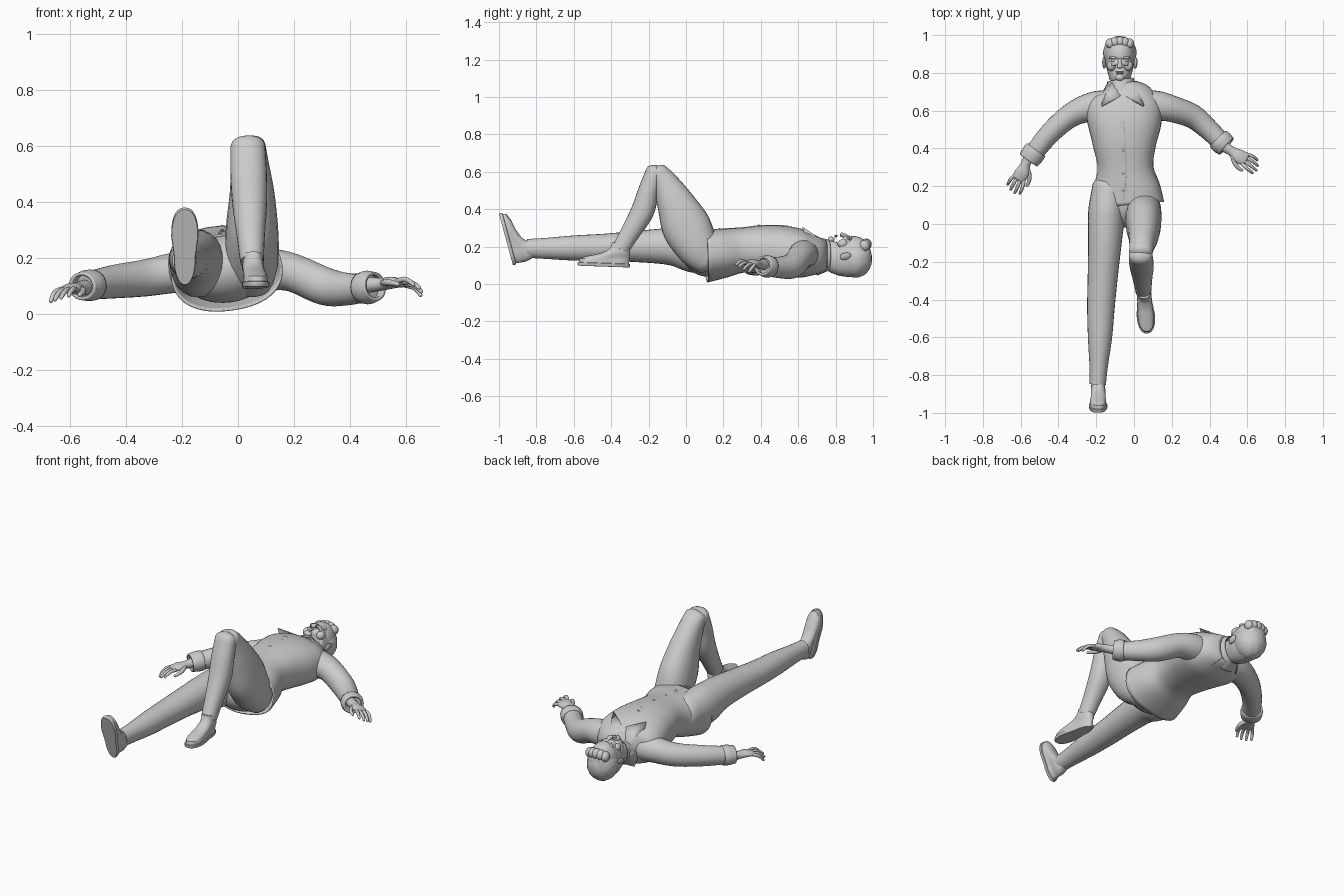
import bpy, bmesh, math
from mathutils import Vector, Matrix

CX = -0.075  # head centre line


def finish(name, bm, thick=0, angle=50):
    bmesh.ops.recalc_face_normals(bm, faces=bm.faces)
    me = bpy.data.meshes.new(name)
    bm.to_mesh(me)
    bm.free()
    ob = bpy.data.objects.new(name, me)
    bpy.context.collection.objects.link(ob)
    bpy.ops.object.select_all(action='DESELECT')
    ob.select_set(True)
    bpy.context.view_layer.objects.active = ob
    bpy.ops.object.shade_smooth_by_angle(angle=math.radians(angle))
    if thick:
        m = ob.modifiers.new("thickness", 'SOLIDIFY')
        m.thickness = thick
    return ob


def skin(bm, rings, cap0=True, cap1=True):
    loops = [[bm.verts.new(p) for p in r] for r in rings]
    n = len(loops[0])
    for a, b in zip(loops, loops[1:]):
        for i in range(n):
            bm.faces.new((a[i], a[(i + 1) % n], b[(i + 1) % n], b[i]))
    if cap0:
        bm.faces.new(loops[0][::-1])
    if cap1:
        bm.faces.new(loops[-1])


def spow(v, p):
    return math.copysign(abs(v) ** (2 / p), v)


def tube(name, secs, up=(0, 0, 1), dome=(0.0, 0.0), p=2, n=24, steps=5, thick=0, edit=None):
    """Smooth loft through sections (x, y, z, half width, half height, roll degrees)."""
    up = Vector(up)
    s = [list(q) + [0] * (6 - len(q)) for q in secs]
    s = [[2 * a - b for a, b in zip(s[0], s[1])]] + s + [[2 * a - b for a, b in zip(s[-1], s[-2])]]
    pts = []
    for k in range(1, len(s) - 2):
        for j in range(steps + (k == len(s) - 3)):
            t = j / steps
            pts.append([0.5 * (2 * b + (c - a) * t + (2 * a - 5 * b + 4 * c - d) * t * t
                               + (3 * b - a - 3 * c + d) * t ** 3)
                        for a, b, c, d in zip(s[k - 1], s[k], s[k + 1], s[k + 2])])

    def ring(i, off=0, sc=1):
        q = pts[i]
        t = (Vector(pts[min(i + 1, len(pts) - 1)][:3]) - Vector(pts[max(i - 1, 0)][:3])).normalized()
        side = t.cross(up).normalized()
        u = side.cross(t)
        r = math.radians(q[5])
        e1, e2 = side * math.cos(r) + u * math.sin(r), u * math.cos(r) - side * math.sin(r)
        out = []
        for j in range(n):
            a = 2 * math.pi * j / n
            out.append(Vector(q[:3]) + t * off + e1 * (q[3] * sc * spow(math.cos(a), p))
                       + e2 * (q[4] * sc * spow(math.sin(a), p)))
        return out

    rings = [ring(i) for i in range(len(pts))]
    for end, h in enumerate(dome):
        if h:
            for deg in (25, 50, 70, 84):
                f = math.radians(deg)
                if end:
                    rings.append(ring(len(pts) - 1, h * math.sin(f), math.cos(f)))
                else:
                    rings.insert(0, ring(0, -h * math.sin(f), math.cos(f)))
    if edit:
        rings = [[edit(v) for v in r] for r in rings]
    bm = bmesh.new()
    skin(bm, rings, dome[0] is not None, dome[1] is not None)
    return finish(name, bm, thick)


def ball(name, c, r, rot=(0, 0, 0), edit=None, seg=24):
    bm = bmesh.new()
    bmesh.ops.create_uvsphere(bm, u_segments=seg, v_segments=seg // 2 + 4, radius=1)
    from_rot = Matrix.Rotation(rot[2], 4, 'Z') @ Matrix.Rotation(rot[1], 4, 'Y') @ Matrix.Rotation(rot[0], 4, 'X')
    for v in bm.verts:
        k = edit(v.co) if edit else 1
        v.co = Vector(c) + from_rot.to_3x3() @ Vector([a * b * k for a, b in zip(v.co, r)])
    return finish(name, bm)


# Shirt body, open at the hem and slanted there
def hem_slant(v):
    k = max(0, (0.22 - v.y) / 0.12)
    v.y += k * ((v.z - 0.15) * 0.13 + (v.x + 0.04) * 0.08)
    return v


tube("shirt", [(-.04, .105, .148, .20, .14, 8), (-.04, .2, .165, .178, .13, 6), (-.045, .3, .18, .148, .12, 3),
               (-.05, .42, .183, .168, .13), (-.05, .53, .175, .195, .135), (-.052, .62, .16, .2, .128),
               (-.055, .69, .152, .155, .105), (-.065, .74, .15, .08, .085)],
     dome=(None, None), p=2.3, n=40, thick=0.008, edit=hem_slant)
# Button strip and buttons
tube("button_strip", [(-.062, .545, .309, .012, .004), (-.055, .42, .312, .012, .004), (-.05, .3, .299, .012, .004),
                      (-.055, .2, .293, .012, .004), (-.06, .12, .284, .012, .004)], n=8)
for i, (y, z) in enumerate([(.5, .313), (.39, .314), (.27, .3), (.18, .295)]):
    ball(f"button_{i}", (-.056, y, z), (.007, .007, .003), seg=12)
# Collar band and two pointed wings
tube("collar_band", [(-.065, .695, .15, .098, .105), (-.068, .735, .152, .078, .092), (-.072, .765, .152, .07, .082)],
     dome=(None, None), n=28, thick=0.006)
for s, nm in ((-1, "right"), (1, "left")):
    bm = bmesh.new()
    w = [(.0, .685, .262), (.055, .755, .215), (.078, .752, .15), (.06, .755, .08),
         (.085, .70, .05), (.112, .69, .14), (.112, .625, .305)]
    vs = [bm.verts.new((-.06 + s * x, y, z)) for x, y, z in w]
    for f in ((0, 1, 6), (1, 2, 5, 6), (2, 3, 4, 5)):
        bm.faces.new([vs[i] for i in f])
    finish(nm + "_collar_wing", bm, 0.006)

# Neck and head
tube("neck", [(-.065, .64, .16, .065, .07), (-.07, .72, .152, .056, .064), (CX, .82, .14, .058, .068)])
tube("head", [(CX, .765, .222, .024, .022), (CX, .782, .185, .05, .068), (CX, .805, .16, .064, .10),
              (CX, .835, .152, .073, .108), (CX, .865, .145, .077, .107), (CX, .90, .146, .08, .11),
              (CX, .94, .148, .074, .10), (CX, .972, .15, .055, .074)],
     dome=(.008, .018), p=2.15, n=32)
ball("hair", (CX, .907, .133), (.088, .088, .099), seg=40,
     edit=lambda v: 1 + .018 * math.sin(14 * v.x + 5 * v.z) * math.sin(9 * v.z + 4 * v.y))
for i in range(5):
    ball(f"hair_lock_{i}", (CX - .05 + .025 * i, .955 + .01 * math.sin(i * .8), .205 + .008 * math.sin(i * .8)),
         (.026, .028, .03), rot=(.3, 0, .5 - .2 * i), seg=14)
tube("nose", [(CX, .872, .247, .009, .010), (CX, .848, .258, .011, .012), (CX, .83, .264, .016, .013)],
     dome=(.004, .006), n=14)
ball("upper_lip", (CX, .806, .257), (.025, .005, .007), seg=16)
ball("lower_lip", (CX, .798, .255), (.021, .005, .007), seg=16)
ball("chin", (CX, .776, .237), (.024, .018, .016), seg=16)
for s, nm in ((-1, "right"), (1, "left")):
    ball(nm + "_eye", (CX + s * .032, .865, .241), (.014, .007, .008), seg=16)
    ball(nm + "_brow", (CX + s * .034, .88, .243), (.023, .007, .010), rot=(0, s * .25, 0), seg=16)
    ball(nm + "_cheek", (CX + s * .045, .838, .215), (.024, .028, .024), seg=16)
    ball(nm + "_ear", (CX + s * .083, .852, .148), (.009, .031, .019), rot=(.3, s * .3, 0), seg=16)

# Sleeves and rolled cuffs
tube("right_sleeve", [(-.13, .625, .15, .085, .085), (-.22, .62, .147, .078, .073), (-.33, .578, .128, .064, .066),
                      (-.44, .485, .115, .056, .06), (-.535, .37, .10, .05, .05)], dome=(.04, 0))
tube("left_sleeve", [(.02, .625, .16, .085, .085), (.12, .625, .158, .08, .075), (.20, .61, .145, .07, .068),
                     (.31, .57, .098, .064, .068), (.39, .505, .088, .056, .058), (.465, .43, .093, .05, .05)],
     dome=(.04, 0))
tube("right_cuff", [(-.518, .393, .102, .06, .055), (-.535, .37, .101, .062, .056), (-.558, .338, .098, .057, .05)],
     dome=(None, None), thick=.012)
tube("left_cuff", [(.445, .452, .092, .06, .056), (.465, .432, .094, .063, .06), (.49, .41, .098, .058, .052)],
     dome=(None, None), thick=.012)


# Forearm stub, palm and five fingers
def hand(name, wrist, d, s, up):
    u = Vector(d).normalized()
    v = Vector(up).cross(u).normalized()
    w = u.cross(v)
    at = lambda q: tuple(Vector(wrist) + u * q[0] + v * (q[1] * s) + w * q[2]) + tuple(q[3:])
    tube(name + "_palm", [at(q) for q in ((-.06, 0, 0, .03, .028), (0, 0, 0, .026, .022), (.045, .003, .003, .037, .019),
                                          (.083, 0, 0, .037, .013))], up=w, dome=(0, .01), n=16)
    for i, (off, ln) in enumerate([(.028, .075), (.01, .085), (-.009, .078), (-.027, .06)]):
        f = off * 1.35
        tube(f"{name}_finger_{i}", [at(q) for q in (
            (.075, off, 0, .010, .010), (.08 + ln * .4, f, .004 - .004 * i, .0095, .0095),
            (.08 + ln * .75, f * 1.05, -.006 - .006 * i, .0085, .0085),
            (.077 + ln, f * 1.05, -.018 - .007 * i, .007, .007))], up=w, dome=(.004, .006), n=10, steps=3)
    tube(name + "_thumb", [at(q) for q in ((.015, .018, 0, .014, .013), (.045, .045, -.006, .012, .012),
                                           (.075, .056, -.012, .010, .010), (.098, .056, -.018, .008, .008))],
         up=w, dome=(.004, .006), n=10, steps=3)


hand("right_hand", (-.575, .315, .09), (-.072, -.15, -.008), 1, (0, 0, 1))
hand("left_hand", (.518, .385, .106), (.15, -.09, .008), -1, (0.1, 0.2, 1))

# Trousers
ball("trouser_seat", (-.04, .12, .16), (.17, .14, .12), rot=(0, -.14, 0), seg=32)
tube("right_trouser_leg", [(-.13, .2, .18, .09, .10), (-.145, .06, .18, .098, .122), (-.153, -.08, .20, .09, .10),
                           (-.165, -.27, .20, .08, .083), (-.175, -.44, .195, .073, .073),
                           (-.18, -.6, .192, .064, .067), (-.187, -.75, .19, .049, .056),
                           (-.192, -.85, .19, .043, .05)], dome=(.05, 0))
tube("left_thigh", [(.045, .12, .13, .085, .09), (.05, .06, .2, .095, .115), (.05, .0, .31, .093, .13),
                    (.05, -.055, .43, .08, .102), (.042, -.11, .54, .067, .07), (.036, -.148, .60, .062, .05)],
     up=(0, 1, 0), dome=(.05, .03), p=2.2)
tube("left_shin", [(.035, -.165, .60, .062, .05), (.038, -.20, .50, .065, .055), (.042, -.232, .39, .062, .062),
                   (.046, -.298, .275, .05, .052), (.05, -.352, .185, .042, .046)],
     up=(0, 1, 0), dome=(.035, 0), p=2.2)


# Shoes: stacked outlines from sole to ankle, local x runs heel to toe
def shoe(name, heel, toe, up):
    d = (Vector(toe) - Vector(heel)).normalized()
    side = Vector(up).cross(d).normalized()
    u = d.cross(side)
    ln = (Vector(toe) - Vector(heel)).length
    rings = []
    for z, x0, x1, hw in [(0, .004, ln - .003, .053), (.004, 0, ln, .056), (.017, 0, ln, .056), (.019, .006, ln - .006, .05),
                          (.038, .004, ln - .01, .049), (.052, .002, ln - .045, .045), (.066, .001, .175, .041),
                          (.085, .003, .128, .039), (.105, .008, .108, .037), (.13, .014, .10, .034)]:
        r = []
        for j in range(32):
            a = 2 * math.pi * j / 32
            k = (1 - spow(math.cos(a), 2.5)) / 2
            wide = 1 - .3 * (1 - k) - .12 * math.exp(-((k - .4) / .15) ** 2) if z < .06 else .95
            r.append(Vector(heel) + d * (x0 + (x1 - x0) * k) + side * (hw * wide * spow(math.sin(a), 2.3)) + u * z)
        rings.append(r)
    bm = bmesh.new()
    skin(bm, rings)
    finish(name, bm, angle=40)


shoe("right_shoe", (-.19, -.925, .10), (-.19, -1.0, .375), (0, 1, .2))
shoe("left_shoe", (.048, -.30, .088), (.07, -.58, .098), (0, 0, 1))
